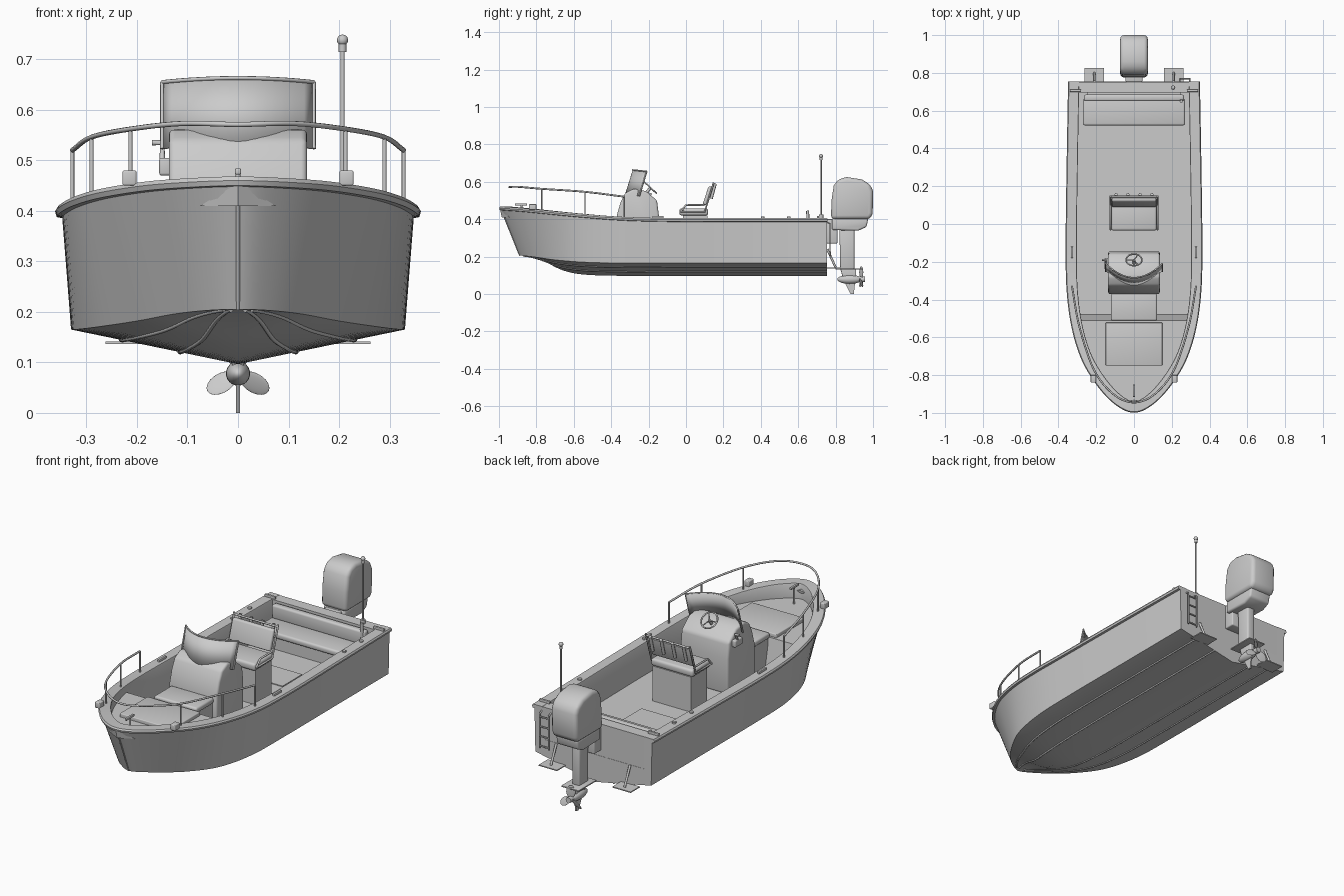
import bpy, bmesh, math
from mathutils import Vector, Matrix

if "Cube" in bpy.data.objects:
    bpy.data.objects.remove(bpy.data.objects["Cube"])


def smooth(ob, angle=35):
    bpy.ops.object.select_all(action='DESELECT')
    ob.select_set(True)
    bpy.context.view_layer.objects.active = ob
    bpy.ops.object.shade_smooth_by_angle(angle=math.radians(angle))
    return ob


def mesh(name, verts, faces, bevel=0, mirror=False, thick=0):
    me = bpy.data.meshes.new(name)
    me.from_pydata([tuple(v) for v in verts], [], faces)
    ob = bpy.data.objects.new(name, me)
    bpy.context.collection.objects.link(ob)
    bm = bmesh.new()
    bm.from_mesh(me)
    bmesh.ops.remove_doubles(bm, verts=bm.verts, dist=1e-5)
    bmesh.ops.recalc_face_normals(bm, faces=bm.faces)
    if bevel:
        edges = [e for e in bm.edges if e.is_manifold and e.calc_face_angle() > 0.6]
        bmesh.ops.bevel(bm, geom=edges, offset=bevel, segments=3, profile=0.5,
                        affect='EDGES', clamp_overlap=True)
    bm.to_mesh(me)
    bm.free()
    if mirror:
        ob.modifiers.new("mirror", 'MIRROR').merge_threshold = 0.0005
    if thick:
        ob.modifiers.new("thickness", 'SOLIDIFY').thickness = thick
    return smooth(ob)


def extrude(name, prof, hw, x=0, bevel=0):
    """Side profile of (y, z) points, extruded across x."""
    n = len(prof)
    v = [(x + s * hw, y, z) for s in (-1, 1) for y, z in prof]
    f = [list(range(n)), list(range(n, 2 * n))]
    f += [[i, (i + 1) % n, n + (i + 1) % n, n + i] for i in range(n)]
    return mesh(name, v, f, bevel)


def box(name, x, y, z, bevel=0):
    """Box from (min, max) pairs."""
    return extrude(name, [(y[0], z[0]), (y[1], z[0]), (y[1], z[1]), (y[0], z[1])],
                   (x[1] - x[0]) / 2, (x[0] + x[1]) / 2, bevel)


def tube(name, pts, r, cyclic=False):
    cu = bpy.data.curves.new(name, 'CURVE')
    cu.dimensions = '3D'
    cu.bevel_depth, cu.bevel_resolution, cu.use_fill_caps = r, 2, True
    sp = cu.splines.new('POLY')
    sp.points.add(len(pts) - 1)
    for p, q in zip(sp.points, pts):
        p.co = (*q, 1)
    sp.use_cyclic_u = cyclic
    ob = bpy.data.objects.new(name, cu)
    bpy.context.collection.objects.link(ob)
    return ob


def ball(name, matrix):
    bpy.ops.mesh.primitive_uv_sphere_add(segments=20, ring_count=12, radius=1)
    ob = bpy.context.object
    ob.name = name
    ob.matrix_world = matrix
    return smooth(ob, 60)


def spline(pts, n=6):
    """Smooth half curve ending on the centre line."""
    p = [Vector(q) for q in pts]
    p = [2 * p[0] - p[1]] + p + [Vector((-p[-2].x, p[-2].y, p[-2].z))]
    out = []
    for i in range(1, len(p) - 2):
        a, b, c, d = p[i - 1:i + 3]
        for k in range(n):
            t = k / n
            out.append(0.5 * (2 * b + (c - a) * t + (2 * a - 5 * b + 4 * c - d) * t * t
                              + (3 * b - a - 3 * c + d) * t ** 3))
    return out + [p[-2]]


# Hull lines: sheer, chine and keel, from stern to bow
sheer = spline([(.335, .755, .4), (.343, .3, .4), (.348, -.1, .4), (.343, -.35, .407), (.316, -.55, .422),
                (.262, -.72, .438), (.175, -.86, .452), (.085, -.95, .459), (0, -.985, .462)])
chine = spline([(.33, .755, .165), (.33, .3, .165), (.33, -.1, .165), (.322, -.35, .165), (.28, -.55, .17),
                (.2, -.7, .182), (.125, -.8, .196), (.06, -.86, .203), (0, -.89, .205)])
keel = spline([(0, .755, .097), (0, .3, .097), (0, -.1, .097), (0, -.35, .097), (0, -.55, .104),
               (0, -.66, .127), (0, -.76, .175), (0, -.83, .2), (0, -.89, .205)])
FLOOR, DECK = .24, .39

# Hull loft with gunwale cap, inner wall, cockpit floor and raised bow deck
N = len(sheer)
rows = []
for i in range(N):
    s = sheer[i]
    nxt = sheer[i + 1] if i < N - 1 else Vector((-sheer[i - 1].x, sheer[i - 1].y, s.z))
    t = nxt - sheer[max(i - 1, 0)]
    nrm = Vector((-t.y, t.x, 0)).normalized()

    def off(d, z):
        q = s + nrm * d
        return Vector((max(q.x, 0), q.y, z))
    fz = FLOOR if s.y > -.51 else DECK
    inner = off(-.045, fz)
    rows.append([keel[i], chine[i], off(0, s.z - .014), off(.011, s.z - .012), off(.014, s.z - .002),
                 off(.009, s.z + .006), off(-.043, s.z + .006), off(-.045, s.z + .002), inner,
                 Vector((0, inner.y, fz))])
M = len(rows[0])
faces = [[i * M + j, i * M + j + 1, (i + 1) * M + j + 1, (i + 1) * M + j]
         for i in range(N - 1) for j in range(M - 1)] + [list(range(M))]
mesh("hull", [v for r in rows for v in r], faces, mirror=True)
box("transom_wall", (-.325, .325), (.695, .753), (.2, .405))
tube("stem_strip", [(0, -.985, .445), (0, -.888, .205)], .004)
mesh("bow_plate", [(0, -.995, .455), (.075, -.945, .41), (-.075, -.945, .41), (0, -.985, .41),
                   (0, -.93, .44)], [(0, 1, 3), (0, 3, 2), (0, 4, 1), (0, 2, 4), (1, 4, 2, 3)])
for s in (-1, 1):
    for f in (.35, .7):
        line = [keel[i].lerp(chine[i], f) for i in range(N - 4)]
        tube("bottom_strake", [(s * p.x, p.y, p.z) for p in line], .0045)

# Bow rail and its posts
half = spline([(.328, -.33, .52), (.29, -.54, .546), (.213, -.77, .562), (.11, -.9, .573), (0, -.945, .571)])
rail = [tuple(p) for p in half] + [(-p.x, p.y, p.z) for p in half[-2::-1]]
tube("bow_rail", rail, .005)
for s in (-1, 1):
    for x, y, z0, z1 in [(.328, -.33, .405, .52), (.29, -.54, .42, .546), (.213, -.77, .44, .562)]:
        tube("rail_post", [(s * x, y, z0), (s * x, y, z1)], .004)
    # Cleats and rod holders on the gunwale
    box("bow_cleat", (s * .215 - .014, s * .215 + .014), (-.84, -.8), (.45, .48), .004)
    box("mid_cleat", (s * .328 - .006, s * .328 + .006), (-.18, -.12), (.402, .418), .003)
    box("stern_cleat", (s * .31 - .03, s * .31 + .03), (.7, .712), (.402, .418), .003)
    for y in (.41, .55):
        tube("rod_holder", [(s * .318, y, .40), (s * .318, y, .413)], .01)
    # Trim tabs
    box("trim_tab", (s * .21 - .052, s * .21 + .052), (.75, .825), (.136, .141))
    tube("tab_ram", [(s * .21, .755, .24), (s * .21, .8, .142)], .006)
tube("anchor_cleat_post", [(0, -.88, .39), (0, -.88, .475)], .005)
box("anchor_cleat", (-.006, .006), (-.915, -.85), (.472, .484), .003)

# Bow deck hatch, forward seat and floor hatch
box("bow_hatch", (-.15, .15), (-.75, -.522), (.38, .408), .004)
box("forward_seat_base", (-.115, .115), (-.505, -.36), (.235, .385))
box("forward_seat_cushion", (-.122, .122), (-.512, -.368), (.385, .415), .01)
box("floor_hatch", (-.1, .1), (.22, .38), (.235, .244))

# Console, windshield and helm
extrude("console", [(-.372, .235), (-.37, .42), (-.35, .49), (-.325, .54), (-.28, .563), (-.215, .55),
                    (-.155, .5), (-.145, .42), (-.145, .235)], .137, bevel=.012)
K = 16
wv, wf = [], []
for k in range(K + 1):
    a = 2 * k / K - 1
    wv += [(.15 * a, -.325 + .075 * a * a, .535 - .012 * a * a),
           (.15 * a, -.285 + .075 * a * a, .663 - .008 * a * a)]
    if k < K:
        wf.append((2 * k, 2 * k + 2, 2 * k + 3, 2 * k + 1))
mesh("windshield", wv, wf, thick=.005)
tube("windshield_trim", wv[1::2], .004)
for s in (0, -2):
    tube("windshield_edge", [wv[s], wv[s + 1]], .004)
hub = Vector((0, -.19, .568))
tilt = Matrix.Rotation(-.75, 4, 'X')
ring = [hub + tilt @ Vector((.042 * math.cos(a), .042 * math.sin(a), 0))
        for a in [math.tau * k / 24 for k in range(24)]]
tube("steering_wheel", ring, .004, True)
for k in (4, 12, 20):
    tube("wheel_spoke", [hub, ring[k]], .003)
tube("steering_column", [hub, (0, -.22, .53)], .008)
box("throttle_box", (-.156, -.13), (-.24, -.18), (.47, .505), .005)
tube("throttle_lever", [(-.15, -.21, .49), (-.15, -.19, .535), (-.17, -.19, .535)], .006)

# Helm seat
box("helm_seat_base", (-.11, .11), (-.015, .115), (.235, .42))
box("helm_seat_cushion", (-.12, .12), (-.035, .118), (.42, .458), .012)
extrude("helm_seat_back", [(.088, .475), (.112, .475), (.142, .575), (.12, .575)], .118, bevel=.008)
for s in (-1, 1):
    tube("seat_frame", [(s * .125, -.03, .44), (s * .125, .1, .44), (s * .125, .148, .595)], .005)
    tube("arm_rest", [(s * .125, .1, .475), (s * .125, 0, .475), (s * .125, -.03, .44)], .005)
tube("seat_frame_top", [(-.125, .145, .585), (.125, .145, .585)], .005)
for x in (-.095, -.032, .032, .095):
    tube("rod_tube", [(x, .135, .51), (x, .157, .59)], .008)

# Stern bench
box("bench_base", (-.25, .25), (.54, .7), (.235, .305))
box("bench_cushion", (-.27, .27), (.522, .665), (.305, .335), .01)
box("bench_back", (-.265, .265), (.65, .685), (.33, .402), .01)

# Antenna and stern light
tube("antenna_base", [(.207, .722, .4), (.207, .722, .425)], .012)
tube("antenna_pole", [(.207, .722, .42), (.207, .722, .72)], .004)
tube("antenna_collar", [(.207, .722, .715), (.207, .722, .732)], .008)
ball("antenna_light", Matrix.Translation((.207, .722, .738)) @ Matrix.Scale(.011, 4))
tube("stern_post", [(.25, .655, .35), (.25, .65, .445)], .008)

# Boarding ladder
for x in (.243, .295):
    tube("ladder_side", [(x, .75, .385), (x, .77, .375), (x, .77, .2)], .004)
for z in (.21, .26, .31, .36):
    tube("ladder_rung", [(.243, .77, z), (.295, .77, z)], .004)

# Outboard motor
extrude("motor_cowl", [(.775, .4), (.778, .5), (.79, .58), (.815, .613), (.86, .625), (.94, .612),
                       (.985, .585), (1, .55), (.998, .43), (.985, .4)], .073, bevel=.02)
extrude("motor_lower_cowl", [(.78, .405), (.78, .342), (.92, .338), (.965, .358), (.975, .405)], .062, bevel=.01)
box("motor_bracket", (-.045, .045), (.752, .81), (.27, .4), .006)
extrude("motor_leg", [(.82, .35), (.9, .35), (.9, .13), (.825, .13)], .022, bevel=.009)
box("cavitation_plate", (-.05, .05), (.8, .945), (.13, .137), .002)
extrude("gearcase_neck", [(.825, .135), (.91, .135), (.91, .08), (.84, .08)], .012, bevel=.004)
ball("gearcase", Matrix.Translation((0, .875, .078)) @ Matrix.Diagonal((.024, .066, .024, 1)))
extrude("skeg", [(.845, .07), (.905, .07), (.897, 0), (.88, 0)], .004)
tube("propeller_hub", [(0, .915, .078), (0, .958, .078)], .015)
for k in range(3):
    ball("propeller_blade", Matrix.Translation((0, .937, .078)) @ Matrix.Rotation(math.tau * k / 3, 4, 'Y')
         @ Matrix.Translation((0, 0, .038)) @ Matrix.Rotation(.5, 4, 'Z')
         @ Matrix.Diagonal((.022, .003, .032, 1)))
